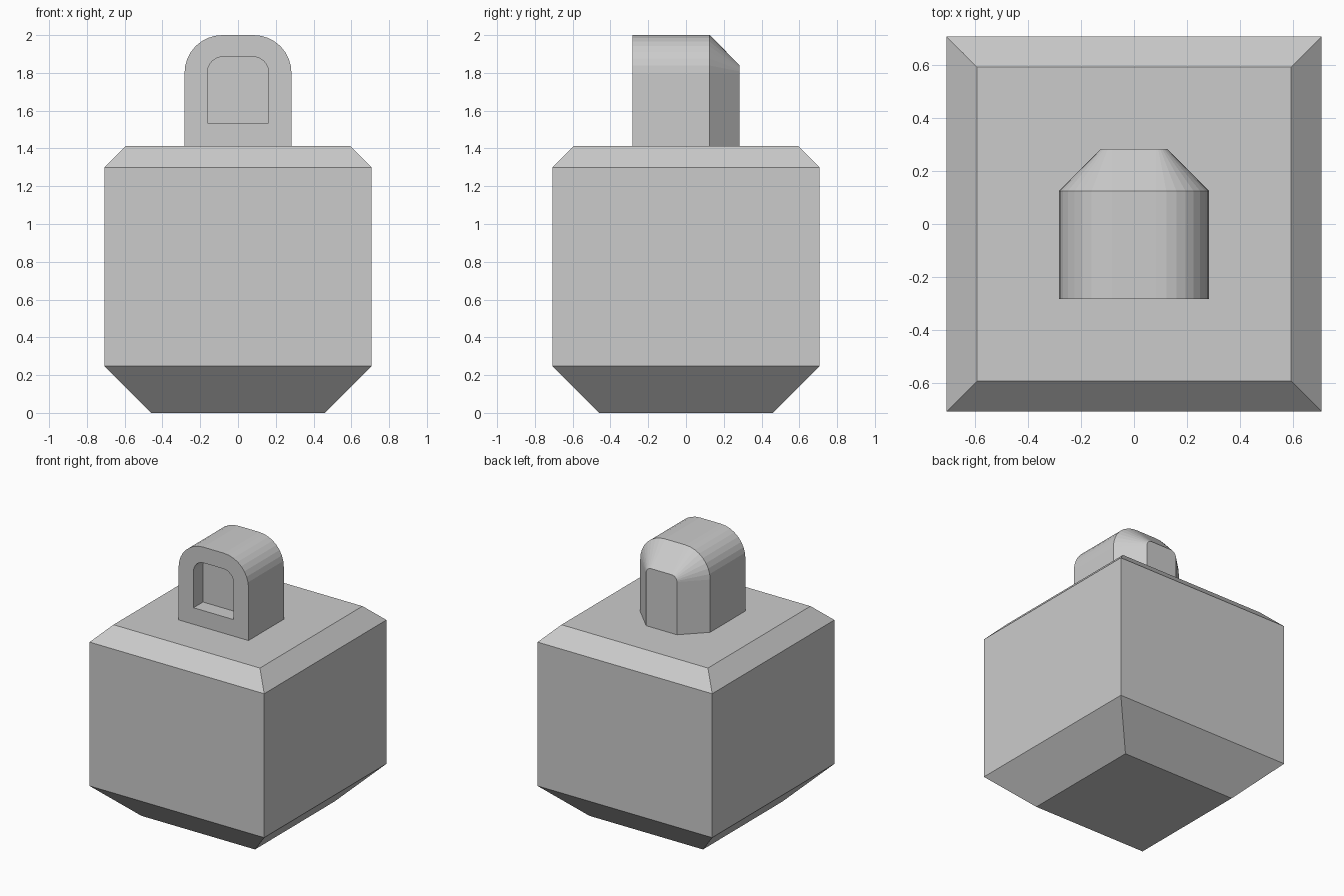
import bpy, bmesh, math

if "Cube" in bpy.data.objects:
    bpy.data.objects.remove(bpy.data.objects["Cube"])


def loft(name, loops):
    """Skin a series of equal-length point loops and cap both ends."""
    bm = bmesh.new()
    rings = [[bm.verts.new(p) for p in loop] for loop in loops]
    for a, b in zip(rings, rings[1:]):
        n = len(a)
        for i in range(n):
            j = (i + 1) % n
            bm.faces.new((a[i], a[j], b[j], b[i]))
    bm.faces.new(rings[0])
    bm.faces.new(rings[-1])
    bmesh.ops.recalc_face_normals(bm, faces=bm.faces)
    mesh = bpy.data.meshes.new(name)
    bm.to_mesh(mesh)
    bm.free()
    obj = bpy.data.objects.new(name, mesh)
    bpy.context.collection.objects.link(obj)
    return obj


def square(half, z):
    return [(x * half, y * half, z) for x, y in ((-1, -1), (1, -1), (1, 1), (-1, 1))]


def arch(y, half, bottom, top, radius, steps=8):
    """Rectangle with rounded top corners, standing in the xz plane."""
    right = []
    for i in range(steps + 1):
        a = math.pi / 2 * i / steps
        right.append((half - radius + radius * math.cos(a), y,
                      top - radius + radius * math.sin(a)))
    left = [(-x, y, z) for x, y, z in reversed(right)]
    return [(half, y, bottom)] + right + left + [(-half, y, bottom)]


# Block body with a wide bottom chamfer and a narrow top chamfer
loft("body", [square(0.46, 0), square(0.707, 0.247),
              square(0.707, 1.30), square(0.593, 1.414)])

# Arched top loop: recessed front panel, straight sides, chamfered back
BASE = 1.412
loft("top_loop", [
    arch(-0.173, 0.162, 1.535, 1.885, 0.083),
    arch(-0.283, 0.162, 1.535, 1.885, 0.083),
    arch(-0.283, 0.283, BASE, 2.0, 0.2),
    arch(0.125, 0.283, BASE, 2.0, 0.2),
    arch(0.283, 0.125, BASE, 1.842, 0.042),
])
